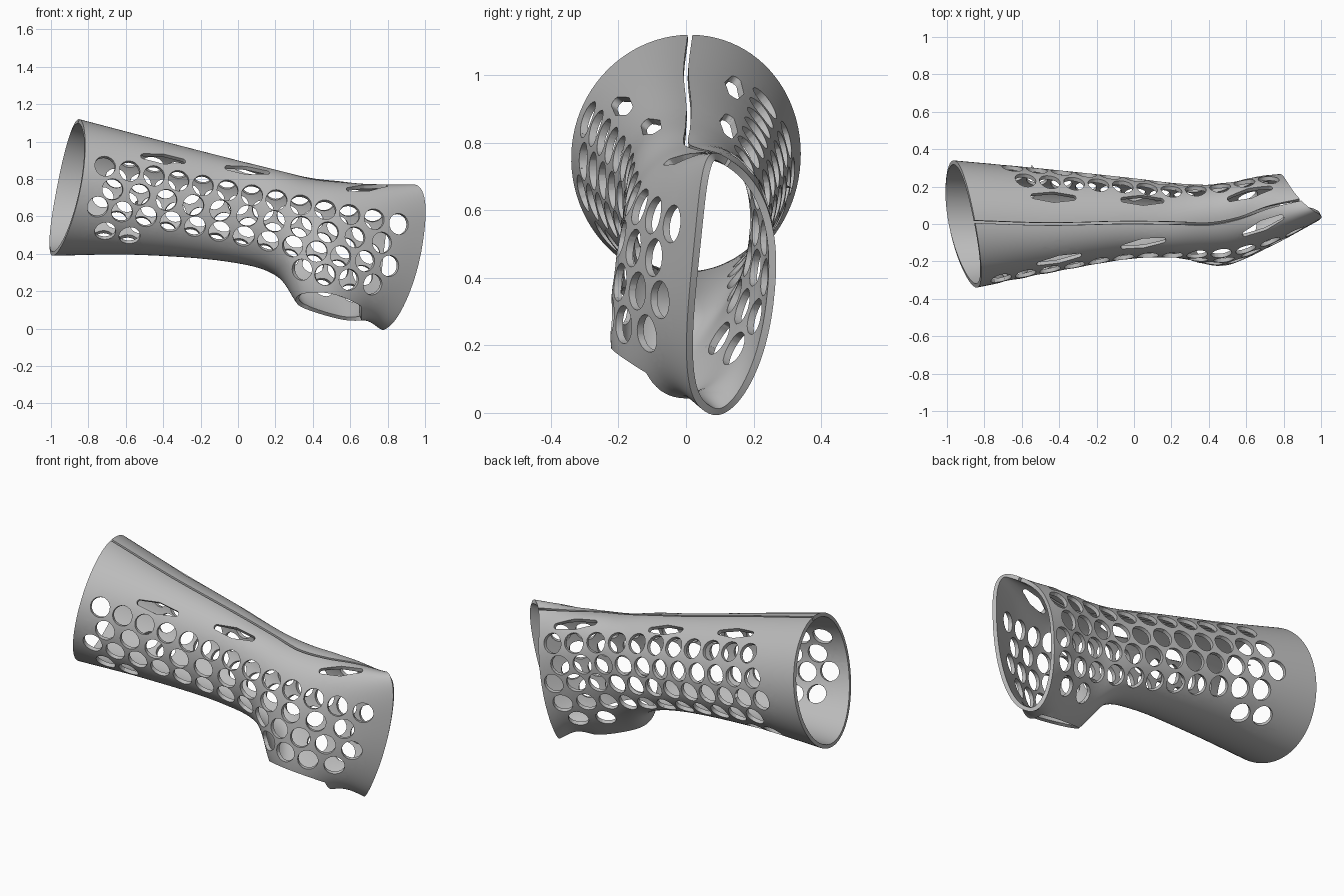
import bpy
import bmesh
import math
from mathutils import Vector
from mathutils.bvhtree import BVHTree

if "Cube" in bpy.data.objects:
    bpy.data.objects.remove(bpy.data.objects["Cube"], do_unlink=True)

WALL = 0.022
SLIT = 0.014
HOLE_RADIUS = 0.056
SLOT_RADIUS = 0.016
AROUND = 90
STEPS = 12

# Brace sections from elbow to palm: top, front, bottom and back point of each
SECTIONS = [
    [(-.85, .012, 1.12), (-.84, -.34, .76), (-.99, 0, .39), (-.965, .34, .76)],
    [(-.45, 0, 1.015), (-.47, -.265, .7), (-.55, 0, .395), (-.53, .3, .7)],
    [(-.05, .008, .912), (-.05, -.19, .64), (-.07, .02, .36), (-.05, .25, .64)],
    [(.22, .005, .845), (.2, -.18, .58), (.2, .02, .285), (.2, .22, .58)],
    [(.4, 0, .8), (.38, -.205, .45), (.34, -.07, .11), (.4, .21, .52)],
    [(.56, .03, .783), (.52, -.205, .4), (.52, -.07, .01), (.55, .225, .46)],
    [(.72, .09, .77), (.76, -.1, .47), (.68, .01, .045), (.66, .25, .42)],
    [(.89, .13, .75), (.995, .025, .51), (.8, .055, .005), (.77, .262, .35)],
]


def blend(a, b, c, d, t):
    """Smooth curve from b to c."""
    return 0.5 * (2 * b + (c - a) * t + (2 * a - 5 * b + 4 * c - d) * t * t
                  + (3 * b - a - 3 * c + d) * t ** 3)


def section_at(u):
    """Four guide points at distance u along the brace."""
    last = len(SECTIONS) - 1
    i = min(int(u), last - 1)
    picks = []
    for k in (i - 1, i, i + 1, i + 2):
        picks.append([Vector(p) for p in SECTIONS[min(max(k, 0), last)]])
    # extend past both ends so that the end curves stay straight
    if i == 0:
        picks[0] = [2 * p - q for p, q in zip(picks[1], picks[2])]
    if i == last - 1:
        picks[3] = [2 * p - q for p, q in zip(picks[2], picks[1])]
    return [blend(*guide, u - i) for guide in zip(*picks)]


def ring(u):
    """Open rounded ring through the guide points, with the slit on top."""
    top, front, bottom, back = section_at(u)
    centre = (top + front + bottom + back) / 4
    tall, wide = (top - bottom) / 2, (front - back) / 2
    skew = (top + bottom - front - back) / 4
    power = 1 - 0.16 * u / (len(SECTIONS) - 1)
    gap = (SLIT / 2 / wide.length) ** (1 / power)
    points = []
    for j in range(AROUND + 1):
        angle = gap + (2 * math.pi - 2 * gap) * j / AROUND
        c, s = math.cos(angle), math.sin(angle)
        c = math.copysign(abs(c) ** power, c)
        s = math.copysign(abs(s) ** power, s)
        points.append(centre + tall * c + wide * s + skew * (c * c - s * s))
    return points


def cut_out(bm, near, planes):
    """Remove the part of the surface that is near and behind every plane."""
    inside = {f for f in bm.faces if near(f.calc_center_median())}
    for done, (point, normal) in enumerate(planes, 1):
        if not inside:
            return
        verts = {v for f in inside for v in f.verts}
        edges = {e for f in inside for e in f.edges}
        result = bmesh.ops.bisect_plane(
            bm, geom=list(verts) + list(edges) + list(inside), dist=1e-5,
            plane_co=point, plane_no=normal)
        verts.update(g for g in result["geom_cut"]
                     if isinstance(g, bmesh.types.BMVert))
        # keep the faces that lie behind every plane used so far
        touched = {f for v in verts for f in v.link_faces}
        inside = set()
        for f in touched:
            middle = f.calc_center_median()
            if near(middle) and all((middle - p).dot(n) < 0
                                    for p, n in planes[:done]):
                inside.add(f)
    bmesh.ops.delete(bm, geom=list(inside), context="FACES")


def cut_slot(bm, centre, normal, along, half_length, radius, sides=20):
    """Round hole, or a rounded slot if half_length is above zero."""
    normal = normal.normalized()
    along = (along - normal * along.dot(normal)).normalized()
    across = normal.cross(along)
    reach = half_length + radius * 1.6
    planes = []
    for k in range(sides):
        a = 2 * math.pi * (k + 0.5) / sides
        outward = along * math.cos(a) + across * math.sin(a)
        shift = math.copysign(half_length, math.cos(a))
        planes.append((centre + along * shift + outward * radius, outward))
    cut_out(bm, lambda p: (p - centre).length < reach + 0.02, planes)


# Shell surface
shell = bmesh.new()
count = (len(SECTIONS) - 1) * STEPS
grid = [[shell.verts.new(p) for p in ring(i / STEPS)] for i in range(count + 1)]
for r0, r1 in zip(grid, grid[1:]):
    for j in range(AROUND):
        shell.faces.new((r0[j], r0[j + 1], r1[j + 1], r1[j]))
shell.normal_update()
surface = BVHTree.FromBMesh(shell)

# Rows of round vents: start x, z, end x, z, number of vents
FRONT_ROWS = [
    (-.71, .87, .86, .56, 13), (-.67, .745, .77, .46, 11),
    (-.75, .65, .81, .335, 13), (-.71, .52, -.58, .495, 2),
    (.34, .315, .72, .235, 4),
]
BACK_ROWS = [
    (-.58, .92, .72, .63, 11), (-.65, .81, .66, .52, 11),
    (-.72, .7, .7, .4, 12), (-.65, .57, .66, .28, 11),
    (-.72, .47, -.59, .45, 2), (.45, .21, .6, .18, 2),
]
for side, rows in ((-1, FRONT_ROWS), (1, BACK_ROWS)):
    for x0, z0, x1, z1, number in rows:
        for k in range(number):
            t = k / (number - 1)
            start = Vector((x0 + (x1 - x0) * t, side * 2, z0 + (z1 - z0) * t))
            hit, normal, _, _ = surface.ray_cast(start, Vector((0, -side, 0)))
            if hit and normal.y * side > 0:
                cut_slot(shell, hit, normal, Vector((1, 0, 0)), 0, HOLE_RADIUS)

# Strap slots on both sides of the slit: start x, y, end x, y
STRAP_SLOTS = [
    (-.52, -.215, -.28, -.165), (-.07, -.125, .17, -.085), (.58, -.06, .8, .04),
    (-.55, .15, -.31, .14), (-.07, .13, .16, .125), (.5, .13, .74, .195),
]
for x0, y0, x1, y1 in STRAP_SLOTS:
    (p0, n0, _, _), (p1, n1, _, _) = [
        surface.ray_cast(Vector((x, y, 3)), Vector((0, 0, -1)))
        for x, y in ((x0, y0), (x1, y1))]
    if p0 and p1:
        cut_slot(shell, (p0 + p1) / 2, n0 + n1, p1 - p0,
                 (p1 - p0).length / 2 - SLOT_RADIUS, SLOT_RADIUS)

# Thumb opening, sliced off on a slant underneath
cut_out(shell, lambda p: 0.25 < p.x < 0.72 and p.z < 0.3, [
    (Vector((0.63, 0, 0.06)), Vector((0.1, 0.52, 1)).normalized()),
    (Vector((0.66, 0, 0)), Vector((1, 0, 0))),
    (Vector((0, 0.1, 0)), Vector((0, 1, 0))),
])
bmesh.ops.remove_doubles(shell, verts=shell.verts[:], dist=0.0004)
shell.normal_update()

mesh = bpy.data.meshes.new("wrist_brace_shell")
shell.to_mesh(mesh)
shell.free()
brace = bpy.data.objects.new("wrist_brace_shell", mesh)
bpy.context.collection.objects.link(brace)

# Grey plastic
grey = bpy.data.materials.new("grey plastic")
grey.use_nodes = True
colour = (0.5, 0.5, 0.5, 1)
grey.diffuse_color = colour
grey.node_tree.nodes["Principled BSDF"].inputs["Base Color"].default_value = colour
mesh.materials.append(grey)

# Wall thickness, grown inwards, and smooth shading
bpy.context.view_layer.objects.active = brace
brace.select_set(True)
thick = brace.modifiers.new("wall", "SOLIDIFY")
thick.thickness = WALL
thick.offset = -1
bpy.ops.object.modifier_apply(modifier=thick.name)
bpy.ops.object.shade_smooth_by_angle(angle=math.radians(35))
